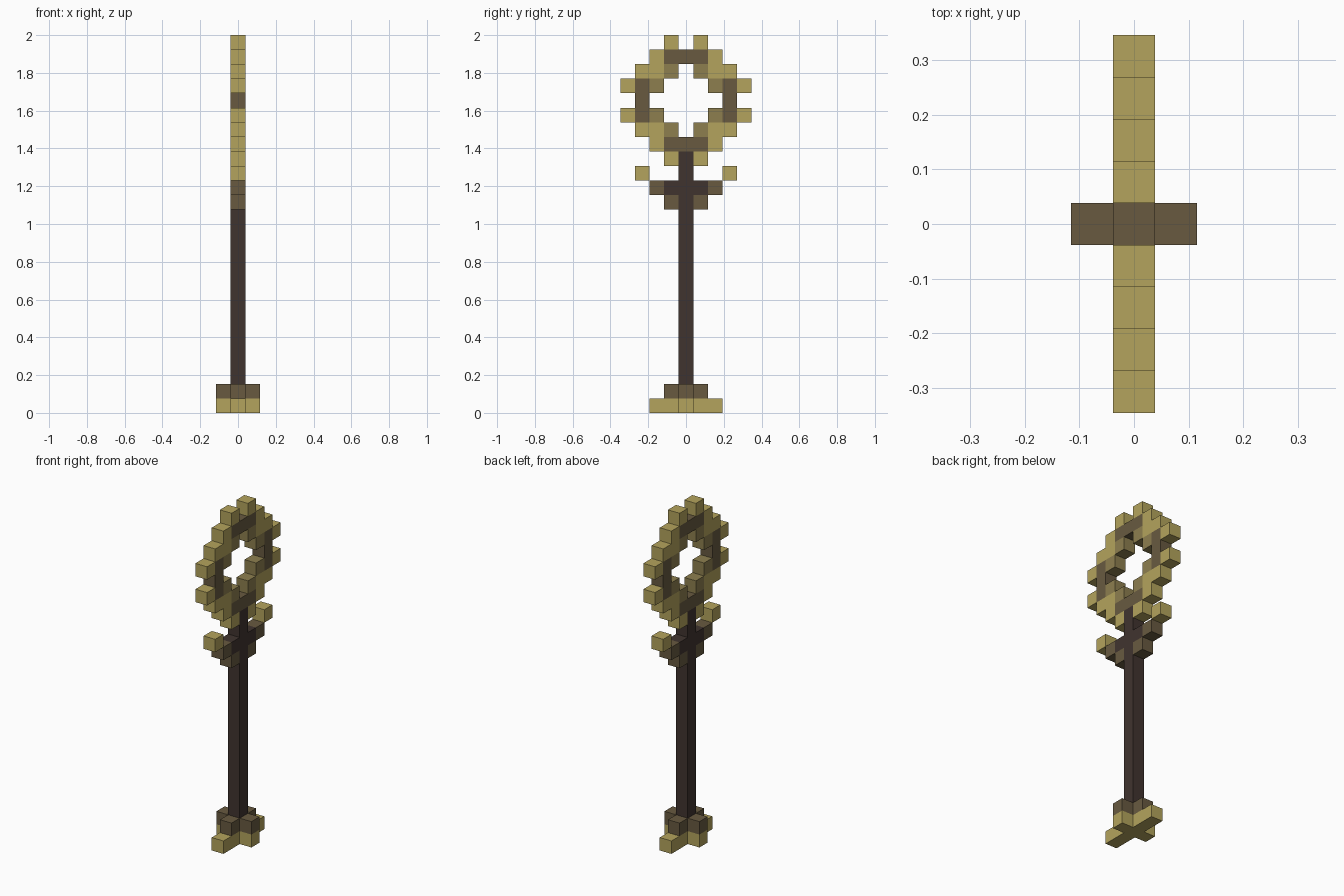
import bpy
import bmesh
from mathutils import Matrix, Vector

if "Cube" in bpy.data.objects:
    bpy.data.objects.remove(bpy.data.objects["Cube"], do_unlink=True)

U = 2 / 26  # edge of one block


def material(name, *srgb):
    rgba = [((c / 255 + 0.055) / 1.055) ** 2.4 for c in srgb] + [1.0]
    mat = bpy.data.materials.new(name)
    mat.use_nodes = True
    mat.diffuse_color = rgba
    node = next(n for n in mat.node_tree.nodes if n.type == "BSDF_PRINCIPLED")
    node.inputs["Base Color"].default_value = rgba
    node.inputs["Roughness"].default_value = 0.9
    return mat


gold = material("gold", 180, 164, 93)
olive = material("dull gold", 141, 127, 79)
brown = material("bronze brown", 104, 90, 64)
dark = material("dark wood", 64, 52, 47)


def blocks(name, mat, bars, mirror=True):
    """Each bar is (y, row, width, height, x) in blocks; y and x are centres."""
    bm = bmesh.new()
    for y, row, width, height, x in bars:
        for side in ((1, -1) if mirror else (1,)):
            centre = Vector((x, side * y, row + height / 2)) * U
            scale = Matrix.Diagonal((U, width * U, height * U, 1))
            bmesh.ops.create_cube(bm, size=1, matrix=Matrix.Translation(centre) @ scale)
    mesh = bpy.data.meshes.new(name)
    bm.to_mesh(mesh)
    bm.free()
    mesh.materials.append(mat)
    obj = bpy.data.objects.new(name, mesh)
    bpy.context.collection.objects.link(obj)


def cell(y, row, width=1, height=1, x=0):
    return (y, row, width, height, x)


# Cross-shaped foot with a collar above it
blocks("foot", gold, [cell(0, 0, 5), cell(0, 0, x=1), cell(0, 0, x=-1)], mirror=False)
blocks("foot_collar", brown,
       [cell(1, 1), cell(-1, 1), cell(0, 1, x=1), cell(0, 1, x=-1)], mirror=False)

# Shaft and the guard below the head
blocks("shaft", dark, [cell(0, 1, 1, 17)], mirror=False)
blocks("guard_core", dark, [cell(1, 15)])
blocks("guard_arms", brown, [cell(1, 14), cell(2, 15)])
blocks("guard_tips", gold, [cell(3, 16)])

# Ring head: bronze plates at the four sides
blocks("ring_bottom_and_top", brown, [cell(0, 18, 3), cell(0, 24, 3)], mirror=False)
blocks("ring_sides", brown, [cell(3, 20, 1, 3)])

# Gold corners and outer studs, with duller inner blocks
blocks("ring_corners", gold,
       [cell(2, 18), cell(2.5, 19, 2), cell(2.5, 23, 2), cell(2, 24)])
blocks("ring_studs", gold, [cell(1, 17), cell(4, 20), cell(4, 22), cell(1, 25)])
blocks("ring_inner_blocks", olive, [cell(1, 19), cell(2, 20), cell(2, 22), cell(1, 23)])
